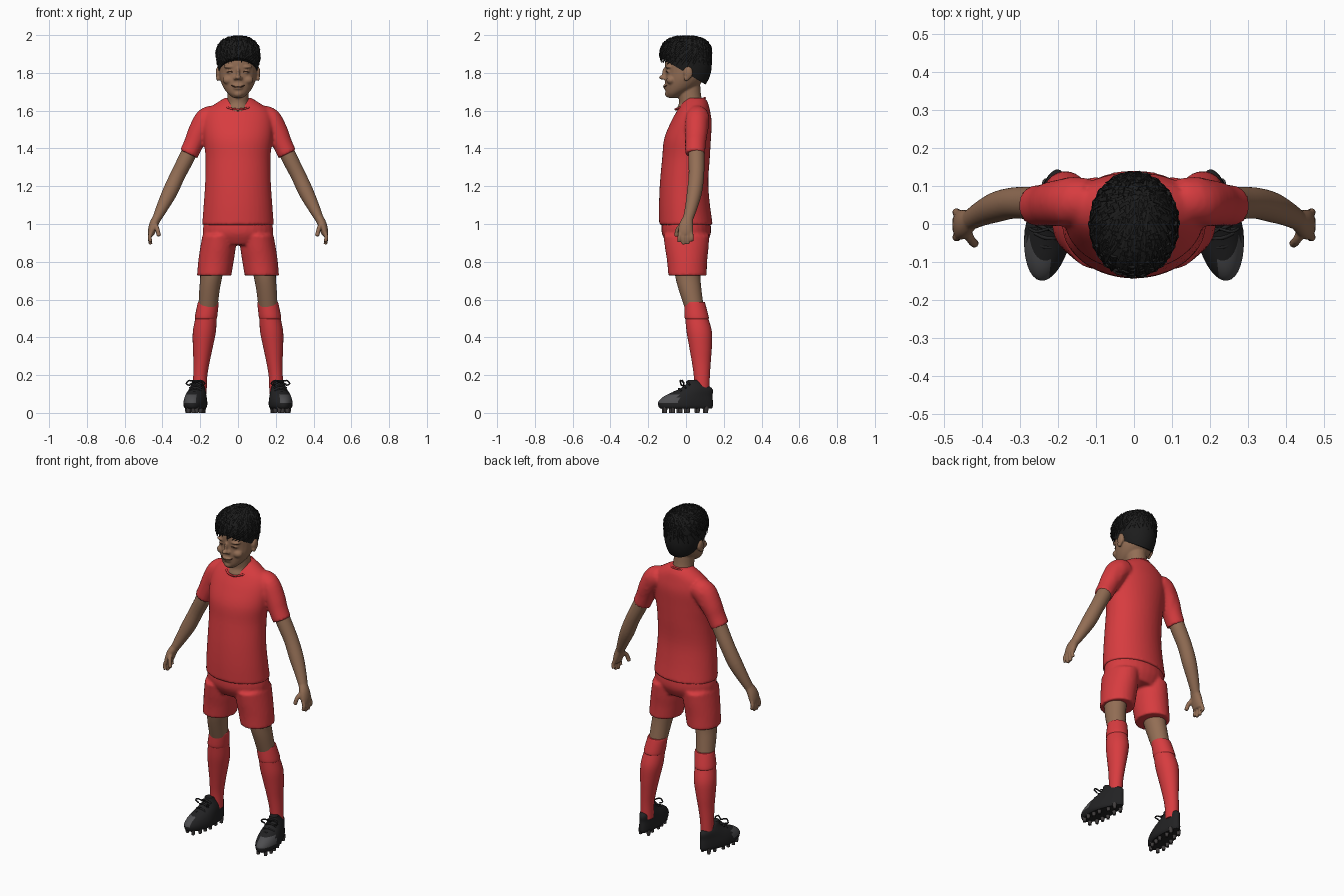
import bpy, bmesh, math, random
from mathutils import Vector, Matrix

random.seed(4)
if "Cube" in bpy.data.objects:
    bpy.data.objects.remove(bpy.data.objects["Cube"])


def material(name, *rgb):
    m = bpy.data.materials.new(name)
    m.use_nodes = True
    m.diffuse_color = (*rgb, 1)
    bsdf = m.node_tree.nodes["Principled BSDF"]
    bsdf.inputs["Base Color"].default_value = (*rgb, 1)
    bsdf.inputs["Roughness"].default_value = 0.8
    return m


red = material("kit red", 0.68, 0.045, 0.05)
skin = material("skin brown", 0.29, 0.155, 0.09)
lip = material("dark brown", 0.08, 0.035, 0.02)
black = material("hair black", 0.012, 0.012, 0.012)
leather = material("shoe black", 0.016, 0.016, 0.017)
grey = material("toe grey", 0.075, 0.075, 0.08)
stud_grey = material("stud grey", 0.05, 0.045, 0.045)


def catmull(a, b, c, d, t):
    return [0.5 * (2 * q + (r - p) * t + (2 * p - 5 * q + 4 * r - s) * t * t
                   + (3 * q - p - 3 * r + s) * t ** 3) for p, q, r, s in zip(a, b, c, d)]


def loft(bm, sections, follow=False, n=28, steps=4):
    """Skin smooth oval rings (x, y, z, rx, ry), level or square to the path."""
    pts = [sections[0]] + list(sections) + [sections[-1]]
    path = [catmull(*pts[i:i + 4], k / steps) for i in range(len(sections) - 1) for k in range(steps)]
    path.append(list(sections[-1]))
    rings = []
    for i, (x, y, z, rx, ry) in enumerate(path):
        u, v = Vector((1, 0, 0)), Vector((0, 1, 0))
        if follow:
            t = Vector(path[min(i + 1, len(path) - 1)][:3]) - Vector(path[max(i - 1, 0)][:3])
            u = t.cross(v).normalized()
            v = t.cross(u).normalized()
        angles = [2 * math.pi * k / n for k in range(n)]
        rings.append([bm.verts.new(Vector((x, y, z)) + u * rx * math.cos(a) + v * ry * math.sin(a))
                      for a in angles])
    for a, b in zip(rings, rings[1:]):
        for k in range(n):
            bm.faces.new((a[k], a[(k + 1) % n], b[(k + 1) % n], b[k]))
    bm.faces.new(rings[0][::-1])
    bm.faces.new(rings[-1])


def tube(bm, radius, *points):
    loft(bm, [(*p, radius, radius) for p in points], follow=True, n=10, steps=3)


def blob(bm, centre, radii):
    bmesh.ops.create_uvsphere(bm, u_segments=20, v_segments=12, radius=1,
                              matrix=Matrix.Translation(centre) @ Matrix.Diagonal((*radii, 1)))


def finish(bm, name, mats, mirror=False, voxel=0, relax=3, angle=40):
    bmesh.ops.recalc_face_normals(bm, faces=bm.faces)
    mesh = bpy.data.meshes.new(name)
    bm.to_mesh(mesh)
    bm.free()
    for m in mats:
        mesh.materials.append(m)
    ob = bpy.data.objects.new(name, mesh)
    bpy.context.collection.objects.link(ob)
    if angle:
        bpy.ops.object.select_all(action='DESELECT')
        ob.select_set(True)
        bpy.context.view_layer.objects.active = ob
        bpy.ops.object.shade_smooth_by_angle(angle=math.radians(angle))
    if mirror:
        ob.modifiers.new("Mirror", 'MIRROR').use_mirror_merge = False
    if voxel:
        r = ob.modifiers.new("Blend", 'REMESH')
        r.mode, r.voxel_size, r.use_smooth_shade = 'VOXEL', voxel, True
        s = ob.modifiers.new("Relax", 'SMOOTH')
        s.factor, s.iterations = 0.5, relax
    return ob


# Shirt: torso with sleeves blended in
bm = bmesh.new()
loft(bm, [(0, 0, 0.995, .19, .142), (0, -.008, 1.1, .182, .135), (0, -.01, 1.22, .174, .128),
          (0, 0, 1.35, .172, .126), (0, .008, 1.45, .182, .124), (0, .028, 1.54, .184, .108),
          (0, .04, 1.6, .165, .087), (0, .047, 1.64, .115, .07), (0, .05, 1.668, .07, .05)], n=40)
loft(bm, [(.12, .06, 1.57, .06, .06), (.165, .06, 1.55, .066, .064), (.208, .058, 1.485, .058, .06),
          (.235, .054, 1.425, .052, .055), (.261, .052, 1.37, .051, .053)], follow=True)
for v in bm.verts:
    if v.co.x > 0.188:
        v.co.y -= 0.004
sleeve = [f for f in bm.faces if all(v.index < 0 for v in f.verts)]
dup = bmesh.ops.duplicate(bm, geom=[e for e in bm.verts[:] + bm.edges[:] + bm.faces[:]])
for e in dup["geom"]:
    if isinstance(e, bmesh.types.BMVert):
        e.co.x *= -1
finish(bm, "shirt", [red], voxel=0.009, relax=4)

# Collar band
bm = bmesh.new()
ring = [(.074 * math.cos(a), .022 + .078 * math.sin(a), 1.637 + .03 * math.sin(a))
        for a in [math.pi * k / 12 for k in range(25)]]
for a, b in zip(ring, ring[1:]):
    blob(bm, a, (.007, .007, .007))
    tube(bm, .006, a, b)
finish(bm, "collar", [red], voxel=0.004, relax=2)

# Shorts: hips and two legs blended
bm = bmesh.new()
loft(bm, [(0, .004, .89, .15, .1), (0, .002, .95, .186, .13), (0, 0, 1.02, .178, .128)])
loft(bm, [(.126, .008, .727, .091, .102), (.117, .006, .8, .094, .106),
          (.107, .004, .87, .094, .115), (.1, .002, .94, .088, .122)])
finish(bm, "shorts", [red], mirror=True, voxel=0.009, relax=3)

# Legs and socks
bm = bmesh.new()
loft(bm, [(.135, .005, .8, .066, .072), (.142, .01, .72, .058, .066),
          (.151, .022, .65, .054, .06), (.16, .045, .55, .05, .05)])
finish(bm, "legs", [skin], mirror=True)
bm = bmesh.new()
loft(bm, [(.17, .057, .5, .056, .061), (.178, .07, .43, .061, .067), (.186, .077, .35, .053, .06),
          (.193, .081, .27, .043, .05), (.2, .084, .19, .037, .042), (.202, .085, .1, .036, .038)])
loft(bm, [(.158, .045, .588, .053, .054), (.159, .047, .575, .056, .056),
          (.169, .056, .51, .059, .064), (.17, .058, .497, .056, .061)])
finish(bm, "socks", [red], mirror=True)

# Arms with hands
bm = bmesh.new()
loft(bm, [(.235, .054, 1.43, .042, .042), (.272, .055, 1.35, .042, .043), (.318, .055, 1.26, .04, .041),
          (.36, .045, 1.17, .04, .04), (.4, .028, 1.09, .032, .033), (.432, .01, 1.025, .023, .027)],
     follow=True)
loft(bm, [(.428, .012, 1.035, .023, .026), (.445, .002, 1.0, .024, .036),
          (.456, -.002, .965, .021, .04), (.462, -.002, .94, .015, .037)], follow=True)
for y, drop in ((-.032, .905), (-.012, .892), (.009, .895), (.028, .91)):
    tube(bm, .0105, (.46, y, .955), (.468, y * 1.1, .93), (.462, y * 1.1, drop))
tube(bm, .012, (.44, -.015, 1.0), (.428, -.042, .975), (.418, -.052, .935))
finish(bm, "arms", [skin], mirror=True, voxel=0.005, relax=3)

# Shoes, turned outwards
turn = Matrix.Translation((.222, 0, 0)) @ Matrix.Rotation(.16, 4, 'Z')


def place(bm):
    bmesh.ops.transform(bm, matrix=turn, verts=bm.verts)


bm = bmesh.new()
loft(bm, [(0, 0, .022, .05, .138), (0, -.002, .035, .059, .146), (0, -.002, .06, .06, .146),
          (0, .014, .09, .055, .128), (0, .052, .125, .046, .091), (0, .053, .15, .036, .055),
          (0, .035, .175, .026, .025)], n=36)
for v in bm.verts:
    v.co.x *= 1 - 0.22 * max(-0.2, min(1, v.co.y / 0.1))
bm.normal_update()
for f in bm.faces:
    c = f.calc_center_median()
    f.material_index = int(c.y < -.045 and c.x > -.02 and .055 < c.z < .1)
place(bm)
finish(bm, "shoes", [leather, grey], mirror=True)

# Laces and bow
bm = bmesh.new()
for y, z in ((-.062, .112), (-.038, .128), (-.014, .146), (.006, .164)):
    tube(bm, .005, (-.034, y + .008, z - .014), (0, y, z), (.034, y + .008, z - .014))
for s in (-1, 1):
    tube(bm, .004, (0, -.012, .16), (s * .03, -.025, .172), (s * .05, -.02, .155), (s * .03, -.018, .145))
place(bm)
finish(bm, "laces", [leather], mirror=True)

# Studs under the soles
bm = bmesh.new()
for y in (-.115, -.075, -.035, .005, .06, .105):
    for s in (-1, 1):
        x = s * (.022 if y < -.1 else .036 if y < .03 else .024)
        bmesh.ops.create_cone(bm, cap_ends=True, segments=10, radius1=.009, radius2=.013, depth=.034,
                              matrix=Matrix.Translation((x, y, .017)))
place(bm)
finish(bm, "studs", [stud_grey], mirror=True)

# Head, neck, ears and face
bm = bmesh.new()
loft(bm, [(0, .03, 1.56, .075, .07), (0, .027, 1.605, .07, .077), (0, .027, 1.64, .06, .064),
          (0, .02, 1.68, .056, .06), (0, .015, 1.74, .056, .06)])
loft(bm, [(0, -.07, 1.668, .025, .026), (0, -.056, 1.69, .053, .05), (0, -.03, 1.72, .076, .08),
          (0, -.01, 1.76, .093, .101), (0, 0, 1.8, .1, .108), (0, .005, 1.85, .103, .116),
          (0, .01, 1.9, .1, .113), (0, .01, 1.95, .075, .085), (0, .01, 1.97, .04, .05)])
blob(bm, (0, -.123, 1.776), (.016, .021, .012))
blob(bm, (0, -.107, 1.8), (.01, .02, .032))
blob(bm, (0, -.108, 1.732), (.03, .013, .007))
blob(bm, (0, -.106, 1.719), (.025, .012, .008))
blob(bm, (0, -.094, 1.689), (.024, .018, .018))
for s in (-1, 1):
    blob(bm, (s * .015, -.112, 1.771), (.01, .013, .009))
    blob(bm, (s * .042, -.088, 1.832), (.034, .022, .01))
    blob(bm, (s * .04, -.089, 1.807), (.022, .016, .012))
    blob(bm, (s * .05, -.078, 1.762), (.032, .026, .024))
    blob(bm, (s * .106, .012, 1.8), (.012, .024, .034))
    blob(bm, (s * .106, .002, 1.772), (.01, .014, .016))
finish(bm, "head", [skin], voxel=0.005, relax=3)

# Smile and eye slits
bm = bmesh.new()
tube(bm, .003, (-.036, -.103, 1.734), (-.018, -.115, 1.727), (0, -.119, 1.725),
     (.018, -.115, 1.727), (.036, -.103, 1.734))
for s in (-1, 1):
    tube(bm, .003, (s * .024, -.1, 1.805), (s * .04, -.104, 1.807), (s * .056, -.096, 1.805))
finish(bm, "smile_and_eye_slits", [lip])

# Hair cap, trimmed along a sloping hairline
bm = bmesh.new()
loft(bm, [(0, .045, 1.725, .065, .05), (0, .025, 1.77, .09, .096), (0, .012, 1.82, .106, .123),
          (0, 0, 1.88, .114, .135), (0, 0, 1.93, .11, .132), (0, 0, 1.965, .087, .108),
          (0, 0, 1.986, .05, .066), (0, 0, 1.991, .015, .02)])
bmesh.ops.bisect_plane(bm, geom=bm.verts[:] + bm.edges[:] + bm.faces[:], plane_co=(0, 0, 1.80),
                       plane_no=(0, .6, 1), clear_inner=True)
bmesh.ops.holes_fill(bm, edges=[e for e in bm.edges if e.is_boundary])
bmesh.ops.recalc_face_normals(bm, faces=bm.faces)
bm.normal_update()
roots = [(f.calc_center_median(), f.normal.copy()) for f in bm.faces if len(f.verts) < 6]
finish(bm, "hair_cap", [black])

# Hair locks sweeping away from the crown
bm = bmesh.new()
roots = [r for r in roots if r[0].z > 1.85]
for p, n in random.sample(roots, min(380, len(roots))):
    flow = p - Vector((0.02, .06, 1.99)) + Vector((random.uniform(-.04, .04), -.02, 0))
    flow = (flow - n * flow.dot(n)).normalized() + n * random.uniform(0, .16)
    flow.normalize()
    side = n.cross(flow).normalized()
    axes = Matrix((side, flow.cross(side), flow)).transposed().to_4x4()
    bmesh.ops.create_cone(bm, cap_ends=True, segments=6, radius1=.011, radius2=.001,
                          depth=random.uniform(.035, .055),
                          matrix=Matrix.Translation(p + n * .001) @ axes @ Matrix.Diagonal((1, .55, 1, 1)))
for v in bm.verts:
    v.co.z = min(v.co.z, 2.0)
finish(bm, "hair_locks", [black], angle=0)
